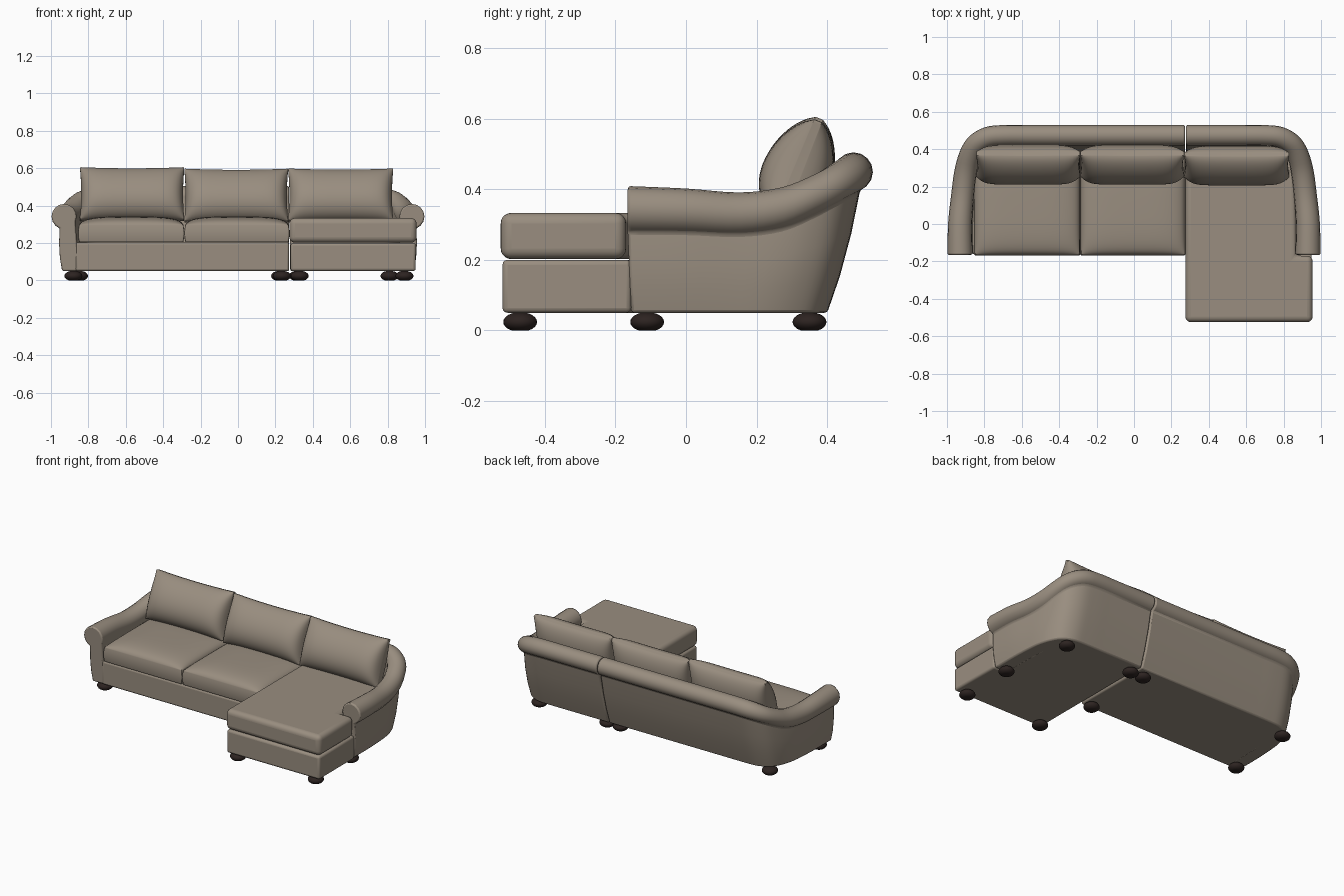
import bpy, bmesh, math
from mathutils import Vector

cube = bpy.data.objects.get("Cube")
if cube:
    bpy.data.objects.remove(cube, do_unlink=True)


def material(name, rgb):
    m = bpy.data.materials.new(name)
    m.use_nodes = True
    m.diffuse_color = (*rgb, 1)
    m.node_tree.nodes["Principled BSDF"].inputs["Base Color"].default_value = (*rgb, 1)
    return m


FABRIC = material("taupe fabric", (0.32, 0.27, 0.215))
WOOD = material("dark brown wood", (0.026, 0.017, 0.015))


def finish(name, bm, mat, bevel=0, segments=3, subsurf=0, angle=40):
    """Turn a bmesh into a smooth-shaded object with optional softening."""
    bmesh.ops.recalc_face_normals(bm, faces=bm.faces)
    me = bpy.data.meshes.new(name)
    bm.to_mesh(me)
    bm.free()
    me.materials.append(mat)
    ob = bpy.data.objects.new(name, me)
    bpy.context.collection.objects.link(ob)
    bpy.ops.object.select_all(action='DESELECT')
    ob.select_set(True)
    bpy.context.view_layer.objects.active = ob
    bpy.ops.object.shade_smooth_by_angle(angle=math.radians(angle))
    if bevel:
        mod = ob.modifiers.new("soft_edges", 'BEVEL')
        mod.width, mod.segments = bevel, segments
        mod.limit_method, mod.angle_limit = 'ANGLE', math.radians(38)
        # keep bevels ahead of the smoothing modifier
        ob.modifiers.move(len(ob.modifiers) - 1, 0)
    if subsurf:
        mod = ob.modifiers.new("subdivision", 'SUBSURF')
        mod.levels = mod.render_levels = subsurf
        ob.modifiers.move(len(ob.modifiers) - 1, 0)
    return ob


def prism(name, outline, z0, z1, bevel, segments=3):
    """Upright prism from a plan outline."""
    bm = bmesh.new()
    face = bm.faces.new([bm.verts.new((x, y, z0)) for x, y in outline])
    top = bmesh.ops.extrude_face_region(bm, geom=[face])["geom"]
    verts = [v for v in top if isinstance(v, bmesh.types.BMVert)]
    bmesh.ops.translate(bm, verts=verts, vec=(0, 0, z1 - z0))
    finish(name, bm, FABRIC, bevel, segments, angle=60)


def block(shape):
    """Rounded block: a gridded cube whose vertices are moved by shape()."""
    bm = bmesh.new()
    bmesh.ops.create_cube(bm, size=2)
    bmesh.ops.subdivide_edges(bm, edges=bm.edges[:], cuts=11, use_grid_fill=True)
    for v in bm.verts:
        v.co = shape(*[math.sin(c * math.pi / 2) for c in v.co])
    return bm


def seat_cushion(name, x0, x1, y0, y1, z0, z1):
    hx, hy, h = (x1 - x0) / 2, (y1 - y0) / 2, z1 - z0

    def shape(a, b, c):
        crown = 0.68 + 0.32 * math.sqrt(max(0, (1 - a ** 4) * (1 - b ** 4)))
        bulge = 1 - 0.02 * c * c
        top = (c + 1) / 2 * crown
        return Vector((a * hx * bulge, b * hy * bulge, top * h))

    ob = finish(name, block(shape), FABRIC, subsurf=1, angle=80)
    ob.location = ((x0 + x1) / 2, (y0 + y1) / 2, z0)


def back_pillow(name, x0, x1, y, z):
    hx, thick, hz = (x1 - x0) / 2, 0.1, 0.15

    def shape(a, t, b):
        puff = 0.14 + 0.86 * max(0, 1 - b * b) ** 0.6 * max(0, 1 - a ** 8) ** 0.5
        lower = 1 - 0.15 * b
        # pinched corners: sides and top curve gently inwards
        return Vector((a * hx * (1 - 0.025 * (1 - b * b)),
                       t * thick * puff * lower,
                       b * hz * (1 - 0.05 * (1 - a * a))))

    ob = finish(name, block(shape), FABRIC, subsurf=1, angle=80)
    ob.location = ((x0 + x1) / 2, y, z)
    ob.rotation_euler.x = math.radians(-22)


# Roll centre (x, y, z), roll radius, outer foot of wall (x, y), front to back
STATIONS = [
    (0.93, -0.165, 0.342, 0.067, 0.94, -0.155),
    (0.93, 0.0, 0.338, 0.064, 0.94, 0.0),
    (0.917, 0.15, 0.33, 0.061, 0.935, 0.12),
    (0.902, 0.27, 0.345, 0.06, 0.925, 0.22),
    (0.88, 0.36, 0.382, 0.058, 0.9, 0.3),
    (0.845, 0.425, 0.418, 0.056, 0.86, 0.36),
    (0.78, 0.465, 0.442, 0.055, 0.79, 0.394),
    (0.69, 0.474, 0.449, 0.055, 0.7, 0.4),
    (0.58, 0.474, 0.449, 0.055, 0.58, 0.4),
]


def spline(points, steps=4):
    """Catmull-Rom through rows of values."""
    rows = [points[0]] + points + [points[-1]]
    out = []
    for p0, p1, p2, p3 in zip(rows, rows[1:], rows[2:], rows[3:]):
        for k in range(steps):
            t = k / steps
            out.append([b + 0.5 * t * (c - a + t * (2 * a - 5 * b + 4 * c - d
                        + t * (3 * (b - c) + d - a)))
                        for a, b, c, d in zip(p0, p1, p2, p3)])
    return out + [list(points[-1])]


def shell(name, side, x_end):
    """Rolled arm sweeping round the corner into the back, ending at x_end."""
    rows = spline(STATIONS)
    last = list(rows[-1])
    last[0] = last[4] = x_end
    rows.append(last)
    bm = bmesh.new()
    rings = []
    for i, (x, y, z, r, bx, by) in enumerate(rows):
        p, q = rows[max(i - 1, 0)], rows[min(i + 1, len(rows) - 1)]
        tangent = Vector((q[0] - p[0], q[1] - p[1])).normalized()
        n = Vector((tangent.y, -tangent.x))
        mid, foot = Vector((x, y)), Vector((bx, by))
        ring = [(foot - n * 0.09, 0.05)]
        for k in range(13):
            a = math.radians(205 - k * 275 / 12)
            ring.append((mid + n * r * math.cos(a), z + r * math.sin(a)))
        neck, neck_z = ring[-1]
        for t in (0.35, 0.7):
            ring.append((neck.lerp(foot, t) + n * 0.008, neck_z + (0.05 - neck_z) * t))
        ring.append((foot, 0.05))
        rings.append([bm.verts.new((side * c.x, c.y, h)) for c, h in ring])
    for r0, r1 in zip(rings, rings[1:]):
        for k in range(len(r0)):
            j = (k + 1) % len(r0)
            bm.faces.new((r0[k], r0[j], r1[j], r1[k]))
    bm.faces.new(rings[0])
    bm.faces.new(rings[-1])
    finish(name, bm, FABRIC, bevel=0.008, segments=2)


shell("right_arm_and_back", -1, -0.273)
shell("left_arm_and_back", 1, 0.279)

# Upholstered bases
prism("sofa_base", [(-0.87, -0.16), (0.273, -0.16), (0.273, 0.38), (-0.76, 0.38),
                    (-0.86, 0.27)], 0.05, 0.203, 0.012)
prism("chaise_base", [(0.281, -0.52), (0.95, -0.52), (0.95, -0.155), (0.87, -0.155),
                      (0.86, 0.27), (0.76, 0.38), (0.281, 0.38)], 0.05, 0.2, 0.014)

# Seat cushions
seat_cushion("right_seat_cushion", -0.855, -0.287, -0.168, 0.38, 0.205, 0.342)
seat_cushion("middle_seat_cushion", -0.287, 0.275, -0.168, 0.38, 0.205, 0.342)
prism("chaise_cushion", [(0.275, -0.525), (0.955, -0.525), (0.955, -0.17), (0.865, -0.17),
                         (0.865, 0.36), (0.275, 0.36)], 0.202, 0.333, 0.03, 5)

# Back pillows
back_pillow("right_back_pillow", -0.845, -0.287, 0.322, 0.462)
back_pillow("middle_back_pillow", -0.287, 0.268, 0.322, 0.454)
back_pillow("left_back_pillow", 0.268, 0.83, 0.318, 0.455)

# Bun feet
FEET = [(-0.88, -0.11), (-0.85, 0.35), (0.235, -0.11), (0.225, 0.35), (0.33, -0.47),
        (0.89, -0.47), (0.89, -0.11), (0.32, 0.35), (0.81, 0.35)]
for i, (x, y) in enumerate(FEET):
    bm = bmesh.new()
    bmesh.ops.create_uvsphere(bm, u_segments=24, v_segments=12, radius=1)
    for v in bm.verts:
        flat = max(-0.85, min(0.95, v.co.z))
        v.co = (v.co.x * 0.048, v.co.y * 0.048, flat * 0.028)
    foot = finish("bun_foot_%d" % (i + 1), bm, WOOD, angle=50)
    foot.location = (x, y, 0.85 * 0.028)
